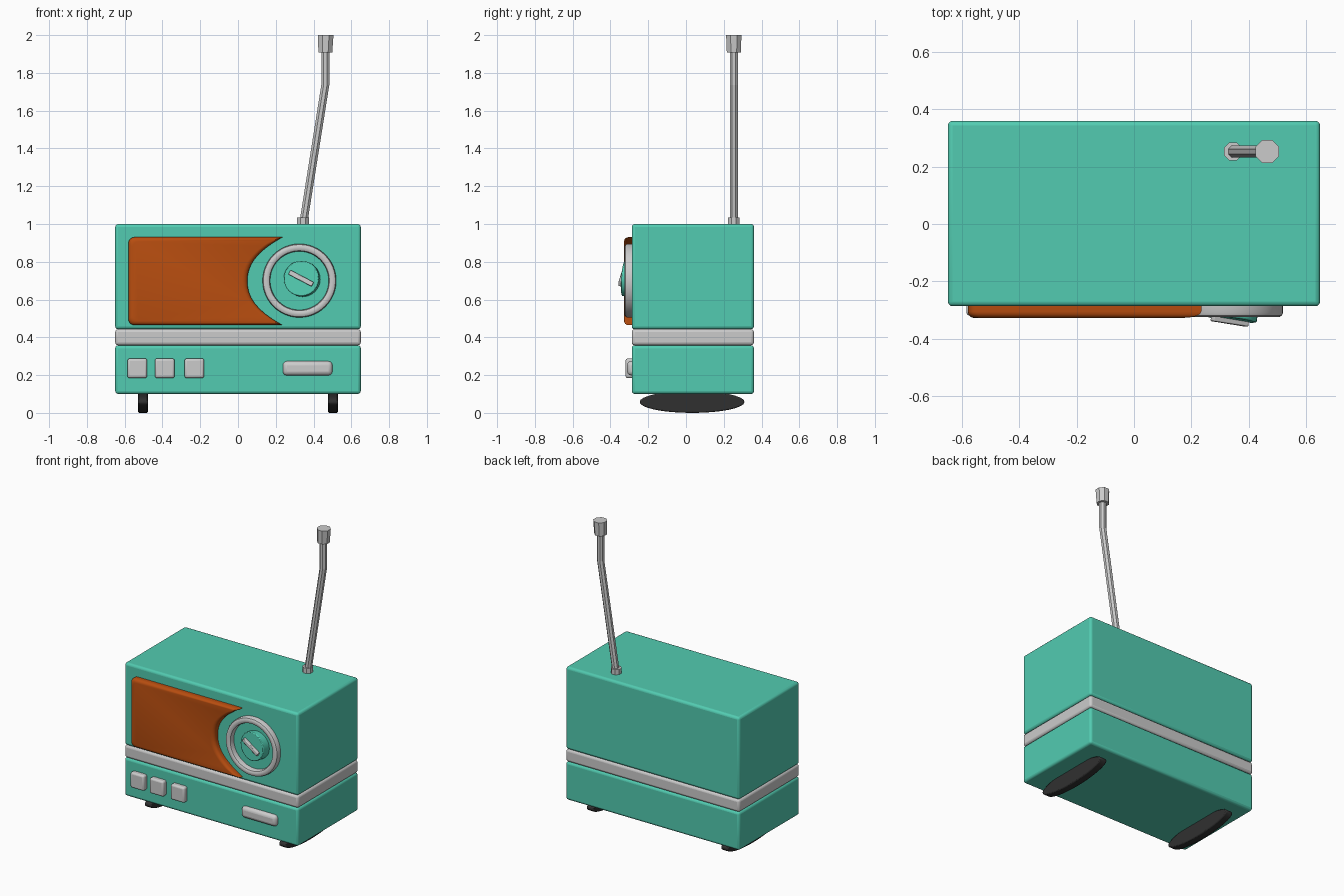
import bpy, bmesh
from math import pi, sin, cos, radians
from mathutils import Vector, Matrix

if "Cube" in bpy.data.objects:
    bpy.data.objects.remove(bpy.data.objects["Cube"])


def material(name, rgb):
    m = bpy.data.materials.new(name)
    m.diffuse_color = (*rgb, 1)
    m.use_nodes = True
    m.node_tree.nodes["Principled BSDF"].inputs["Base Color"].default_value = m.diffuse_color
    return m


TEAL = material("teal", (0.085, 0.60, 0.44))
ORANGE = material("orange", (0.48, 0.075, 0.005))
BLACK = material("rubber", (0.03, 0.03, 0.03))
FRONT = -0.287


def finish(bm, name, mat=None, bevel=0, segments=3, smooth=True):
    bmesh.ops.recalc_face_normals(bm, faces=bm.faces)
    me = bpy.data.meshes.new(name)
    bm.to_mesh(me)
    bm.free()
    ob = bpy.data.objects.new(name, me)
    bpy.context.collection.objects.link(ob)
    if mat:
        me.materials.append(mat)
    if bevel:
        b = ob.modifiers.new("bevel", 'BEVEL')
        b.width, b.segments = bevel, segments
        b.limit_method, b.angle_limit = 'ANGLE', radians(40)
    if smooth:
        bpy.ops.object.select_all(action='DESELECT')
        ob.select_set(True)
        bpy.context.view_layer.objects.active = ob
        bpy.ops.object.shade_smooth_by_angle(angle=radians(35))
    return ob


def box(name, lo, hi, mat=None, bevel=0.015):
    lo, hi = Vector(lo), Vector(hi)
    bm = bmesh.new()
    bmesh.ops.create_cube(bm, size=1, matrix=Matrix.Translation((lo + hi) / 2)
                          @ Matrix.Diagonal((*(hi - lo), 1)))
    return finish(bm, name, mat, bevel)


def loft(name, rings, mat=None, caps=True, closed=False, smooth=True):
    """Skin a list of equally sized point loops."""
    bm = bmesh.new()
    loops = [[bm.verts.new(p) for p in r] for r in rings]
    n = len(loops[0])
    pairs = list(zip(loops, loops[1:])) + ([(loops[-1], loops[0])] if closed else [])
    for a, b in pairs:
        for i in range(n):
            bm.faces.new((a[i], a[(i + 1) % n], b[(i + 1) % n], b[i]))
    if caps and not closed:
        bm.faces.new(loops[0])
        bm.faces.new(loops[-1])
    return finish(bm, name, mat, smooth=smooth)


# Stacked case: lower section, trim band, upper section
for name, z0, z1, mat in (("lower_case", 0.10, 0.358, TEAL),
                          ("trim_band", 0.358, 0.443, None),
                          ("upper_case", 0.443, 1.0, TEAL)):
    box(name, (-0.65, FRONT, z0), (0.65, 0.36, z1), mat, 0.016)


# Speaker panel: rounded left corners, concave right edge around the dial
def panel_outline(d, y):
    h, zc, left, r = 0.2325 - d, 0.6975, -0.58 + d, 0.03
    pts = []
    for i in range(17):
        z = h * (i / 8 - 1)
        x = 0.05 - 1.3 * d + 0.185 * (abs(z) / 0.2325) ** 2.3
        pts.append((x, y, zc + z))
    for sign, start in ((1, 90), (-1, 180)):
        for i in range(5):
            a = radians(start + i * 22.5)
            pts.append((left + r + r * cos(a), y, zc + sign * (h - r) + r * sin(a)))
    return pts


R = 0.022
rings = [panel_outline(0, -0.27)]
for i in range(5):
    a = i * pi / 8
    rings.append(panel_outline(R * (1 - cos(a)), -0.328 + R - R * sin(a)))
loft("speaker_panel", rings, ORANGE)

# Dial ring: rounded rectangular section swept round the dial centre
section = [(0.195, -0.27), (0.195, -0.311), (0.191, -0.320), (0.182, -0.325),
           (0.168, -0.325), (0.159, -0.320), (0.155, -0.311), (0.155, -0.27)]
loft("dial_ring", [[(0.325 + r * cos(2 * pi * k / 48), y, 0.70 + r * sin(2 * pi * k / 48))
                    for k in range(48)] for r, y in section], closed=True)

# Tilted tuning knob and its pointer bar
tilt = Vector((-0.13, -1, 0.07)).to_track_quat('Z', 'Y').to_matrix().to_4x4()
knob_face = Vector((0.335, -0.332, 0.712))
bm = bmesh.new()
bmesh.ops.create_cone(bm, cap_ends=True, segments=32, radius1=0.094, radius2=0.094, depth=0.08,
                      matrix=Matrix.Translation(knob_face) @ tilt @ Matrix.Translation((0, 0, -0.04)))
finish(bm, "tuning_knob", TEAL, 0.005, 2)
along = Vector((0.13, -0.021, -0.068)).normalized()
out = Vector((-0.13, -1, 0.07)).normalized()
across = out.cross(along).normalized()
out = along.cross(across)
basis = Matrix((along, across, out)).transposed().to_4x4()
bm = bmesh.new()
bmesh.ops.create_cube(bm, size=1, matrix=Matrix.Translation(knob_face) @ basis
                      @ Matrix.Diagonal((0.14, 0.026, 0.034, 1)))
finish(bm, "knob_pointer", None, 0.004, 2)

# Push buttons and the wide slider key
for i, x in enumerate((-0.533, -0.388, -0.231)):
    box(f"button_{i + 1}", (x - 0.052, -0.32, 0.184), (x + 0.052, -0.27, 0.288), None, 0.012)
box("slider_key", (0.237, -0.312, 0.198), (0.50, -0.25, 0.274), None, 0.022)

# Feet: thin elliptical discs standing on edge
for side, sx in (("left", -1), ("right", 1)):
    bm = bmesh.new()
    bmesh.ops.create_cone(bm, cap_ends=True, segments=32, radius1=1, radius2=1, depth=0.052,
                          matrix=Matrix.Translation((sx * 0.503, 0.032, 0.058))
                          @ Matrix.Diagonal((1, 0.278, 0.058, 1)) @ Matrix.Rotation(pi / 2, 4, 'Y'))
    finish(bm, f"{side}_foot", BLACK, 0.006, 2)


# Antenna: octagonal collar, bent rod and tip
def octagon(x, z, r):
    return [(x + r * cos((k + 0.5) * pi / 4), 0.253 + r * sin((k + 0.5) * pi / 4), z) for k in range(8)]


for name, path in (("antenna_collar", [(0.345, 0.98, 0.034), (0.345, 1.035, 0.034)]),
                   ("antenna_rod", [(0.342, 0.98, 0.023), (0.462, 1.735, 0.023), (0.462, 1.93, 0.023)]),
                   ("antenna_tip", [(0.462, 1.908, 0.040), (0.465, 2.0, 0.044)])):
    loft(name, [octagon(*p) for p in path], smooth=False)
